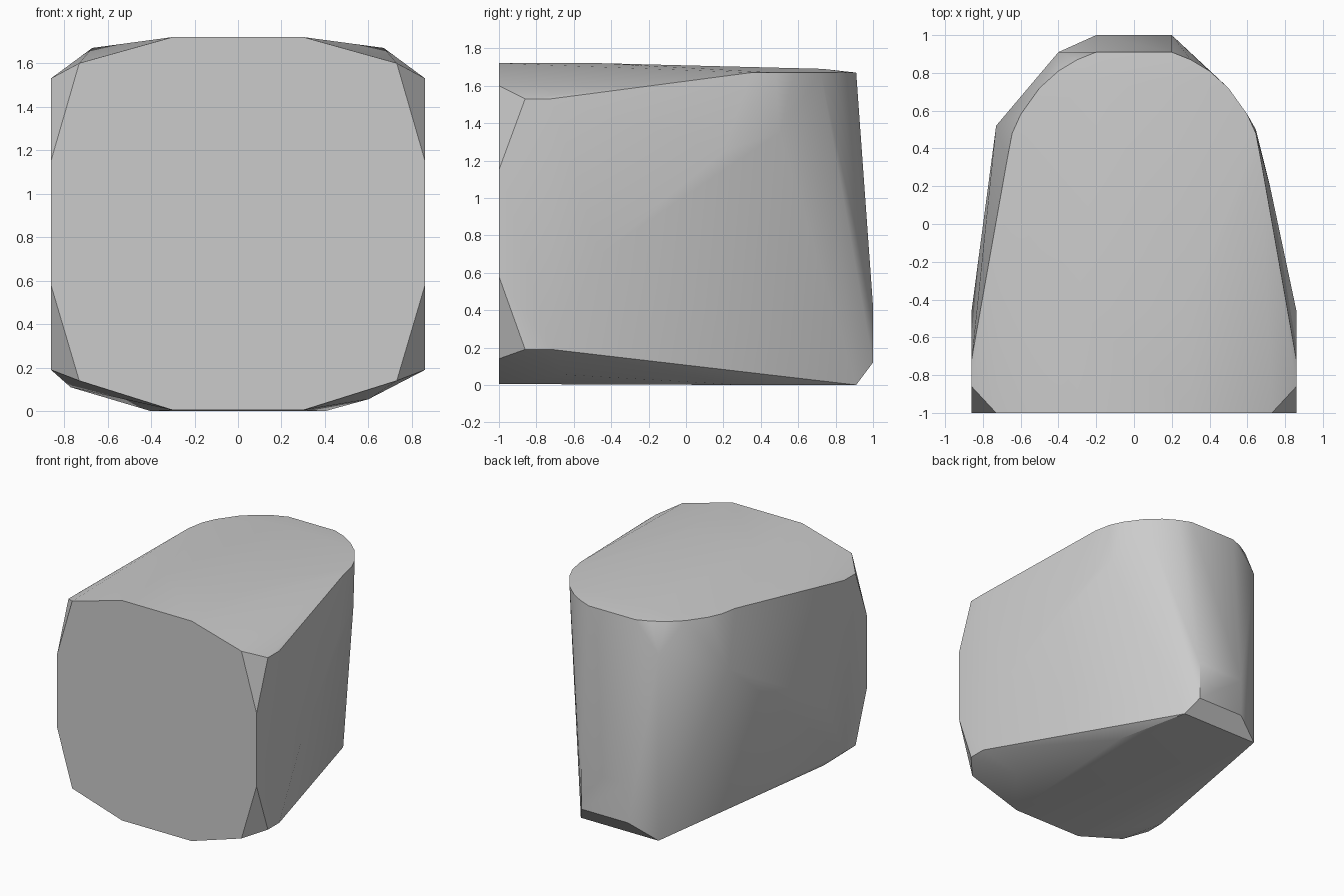
import bpy, bmesh
from math import radians

if "Cube" in bpy.data.objects:
    bpy.data.objects.remove(bpy.data.objects["Cube"], do_unlink=True)


def both_sides(points):
    """Mirror a list of points across x = 0."""
    return [(s * x, y, z) for x, y, z in points for s in (1, -1)]


# One plain grey for the whole block
grey = bpy.data.materials.new("plain grey")
grey.use_nodes = True
colour = (0.6, 0.6, 0.6, 1)
grey.diffuse_color = colour
grey.node_tree.nodes["Principled BSDF"].inputs["Base Color"].default_value = colour

# Flat front: a rounded square outline
front = [(x, -1, z) for x, z in (
    (.3, 1.72), (.73, 1.6), (.86, 1.15), (.86, .58), (.73, .14), (.3, .005))]

# Widest part of the flanks, just behind the front
flank = [(.86, y, z) for y, z in (
    (-.86, .19), (-.72, .19), (-.46, .7), (-.86, 1.53), (-.72, 1.53))]

# Top: slightly crowned, with a rounded rear rim
crown = [(.3, -.45, 1.72), (.18, .73, 1.69)]
rim = [(x, y, 1.67) for x, y in (
    (.2, .91), (.3, .87), (.4, .81), (.5, .72), (.6, .58), (.645, .48), (.67, .35))]

# Rear: a narrow upright pad at the foot
rear_pad = [(.2, 1, .12), (.2, 1, .42)]

# Bulges and underside corners that differ from side to side
left_side = [(.72, .2, 1.25), (.645, .5, 1.35),
             (.27, .91, 0), (.4, .3, 0), (.6, -.65, .055)]
right_side = [(-.73, .52, 1.28), (-.4, .91, 1.45),
              (-.4, .91, 0), (-.77, -.6, .11)]

# Wrap all the sections in one convex skin
bm = bmesh.new()
for p in both_sides(front + flank + crown + rim + rear_pad) + left_side + right_side:
    bm.verts.new(p)
result = bmesh.ops.convex_hull(bm, input=bm.verts)
spare = {g for key in ("geom_interior", "geom_unused") for g in result[key]
         if isinstance(g, bmesh.types.BMVert)}
bmesh.ops.delete(bm, geom=list(spare), context='VERTS')
bmesh.ops.dissolve_limit(bm, angle_limit=radians(0.5), verts=bm.verts, edges=bm.edges)
bmesh.ops.recalc_face_normals(bm, faces=bm.faces)

mesh = bpy.data.meshes.new("rounded_block")
bm.to_mesh(mesh)
bm.free()
mesh.materials.append(grey)
block = bpy.data.objects.new("rounded_block", mesh)
bpy.context.collection.objects.link(block)

# Smooth the flanks, keep the front and rim edges sharp
bpy.ops.object.select_all(action='DESELECT')
block.select_set(True)
bpy.context.view_layer.objects.active = block
bpy.ops.object.shade_smooth_by_angle(angle=radians(32))
